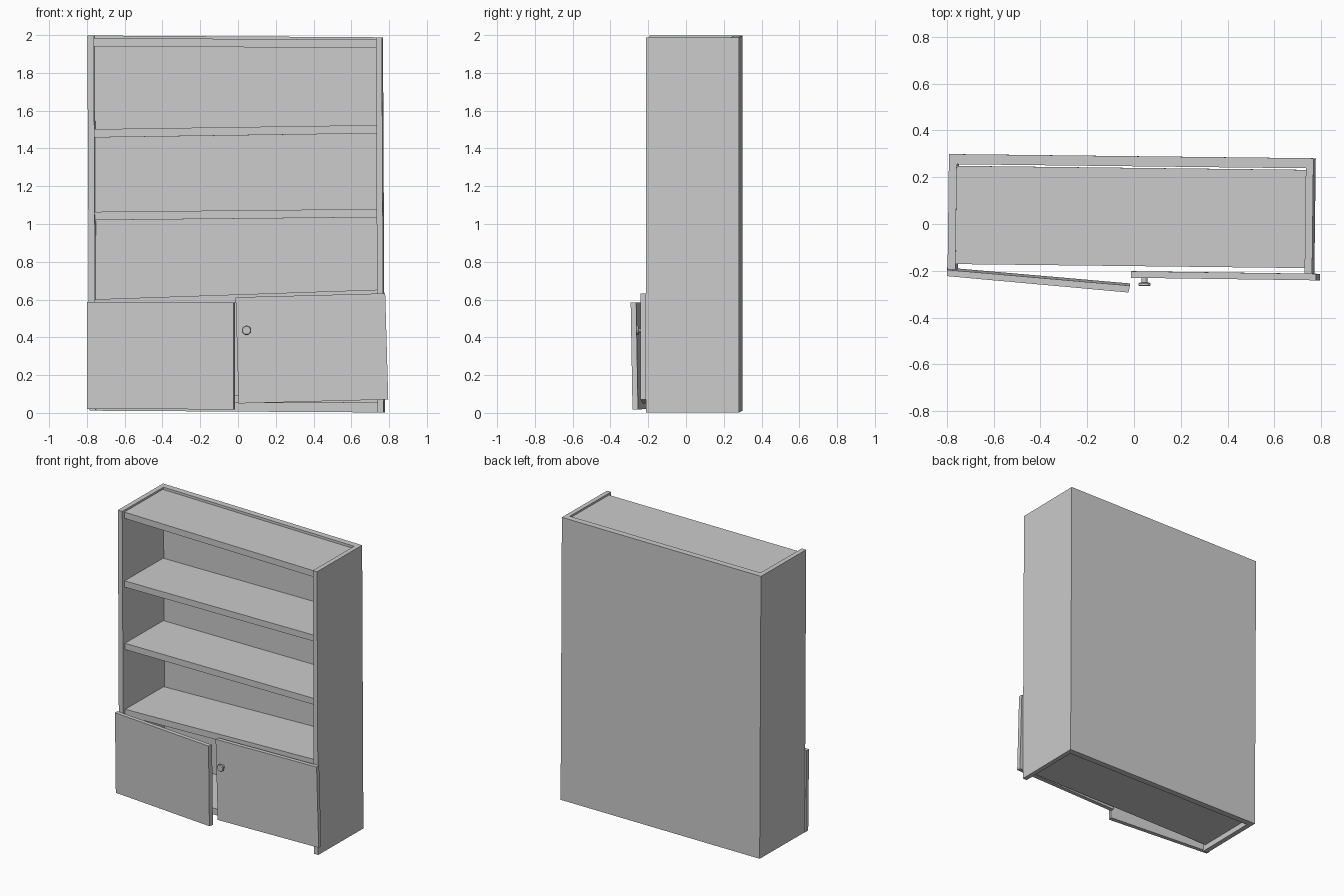
import bpy, bmesh, math
from mathutils import Matrix, Vector

if "Cube" in bpy.data.objects:
    bpy.data.objects.remove(bpy.data.objects["Cube"])


def prism(name, outline, z0, z1, dzdx=0.0, dxdz=0.0, dydz=0.0, dxdy=0.0, dydx=0.0):
    """Extrude a plan outline from z0 to z1, then slant it slightly."""
    bm = bmesh.new()
    base = bm.faces.new([bm.verts.new((x, y, z0)) for x, y in outline])
    ext = bmesh.ops.extrude_face_region(bm, geom=[base])
    top = [v for v in ext["geom"] if isinstance(v, bmesh.types.BMVert)]
    bmesh.ops.translate(bm, verts=top, vec=(0, 0, z1 - z0))
    for v in bm.verts:
        x, y, z = v.co
        v.co = Vector((x + dxdz * z + dxdy * y, y + dydx * x + dydz * z, z + dzdx * x))
    bmesh.ops.recalc_face_normals(bm, faces=bm.faces)
    mesh = bpy.data.meshes.new(name)
    bm.to_mesh(mesh)
    bm.free()
    obj = bpy.data.objects.new(name, mesh)
    bpy.context.collection.objects.link(obj)
    return obj


def rect(x0, x1, y0, y1):
    return [(x0, y0), (x1, y0), (x1, y1), (x0, y1)]


LEAN = dict(dxdz=-0.005, dxdy=0.012, dydx=-0.0115)

# Case: two sides and back as one U-shaped profile, a little crooked
L, R, F, B = -0.785, 0.774, -0.203, 0.290
li, ri, bi = -0.751, 0.742, 0.247
prism("case", [(L, F), (li, F), (li, bi), (ri, bi), (ri, F), (R, F), (R, B), (L, B)],
      0.007, 1.993, dzdx=-0.006, **LEAN)

# Boards, each with its own slope
boards = [("bottom_board", 0.052, 0.003),
          ("cupboard_top", 0.583, 0.034),
          ("lower_shelf", 1.028, 0.010),
          ("upper_shelf", 1.469, 0.0145),
          ("top_board", 1.936, -0.006)]
for name, z, slope in boards:
    prism(name, rect(li, ri, -0.180, 0.240), z, z + 0.044, dzdx=slope, **LEAN)

# Left door, hanging slightly open and leaning forward
prism("left_door", [(-0.80, -0.186), (-0.80, -0.213), (-0.024, -0.283), (-0.017, -0.254)],
      0.019, 0.585, dydz=-0.017, dzdx=-0.001)

# Right door, sagging on its hinge
prism("right_door", [(0.005, -0.202), (0.005, -0.230), (0.797, -0.241), (0.797, -0.213)],
      0.050, 0.612, dzdx=0.026, dxdz=-0.029)

# Door knob: stem and disc along y
for name, r, y0, y1 in [("knob_stem", 0.012, -0.252, -0.222), ("knob", 0.025, -0.266, -0.250)]:
    bpy.ops.mesh.primitive_cylinder_add(vertices=16, radius=r, depth=y1 - y0,
                                        location=(0.045, (y0 + y1) / 2, 0.437),
                                        rotation=(math.pi / 2, 0, 0))
    bpy.context.object.name = name
    if name == "knob":
        bev = bpy.context.object.modifiers.new("soft_rim", "BEVEL")
        bev.width = 0.004
        bev.segments = 1
